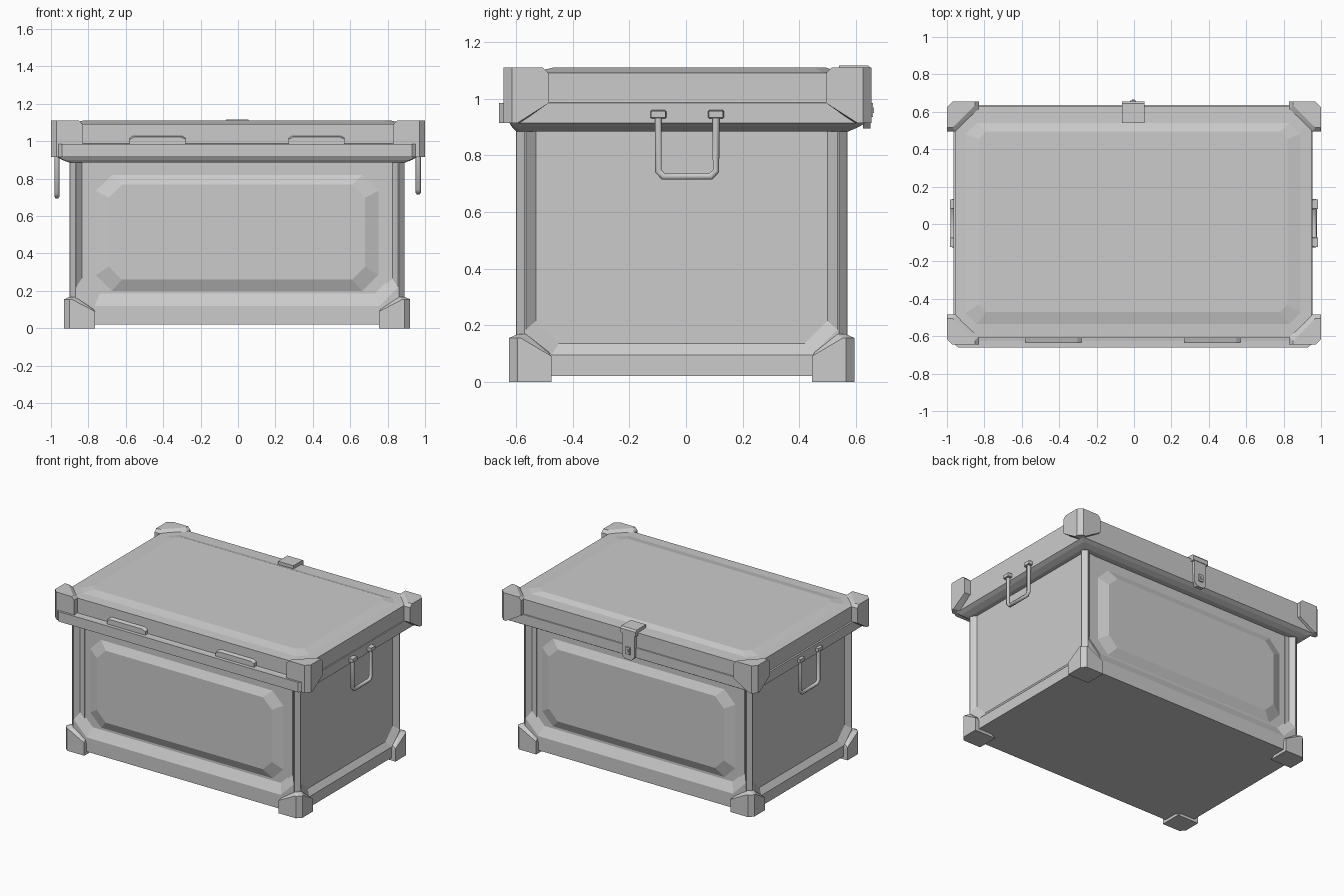
import bpy, bmesh
from itertools import product

cube = bpy.data.objects.get("Cube")
if cube:
    bpy.data.objects.remove(cube, do_unlink=True)

GREY = (0.6, 0.6, 0.6, 1)
mat = bpy.data.materials.new("light grey")
mat.use_nodes = True
mat.diffuse_color = GREY
mat.node_tree.nodes["Principled BSDF"].inputs["Base Color"].default_value = GREY


def finish(name, bm):
    bmesh.ops.recalc_face_normals(bm, faces=bm.faces)
    mesh = bpy.data.meshes.new(name)
    bm.to_mesh(mesh)
    bm.free()
    obj = bpy.data.objects.new(name, mesh)
    bpy.context.collection.objects.link(obj)
    mesh.materials.append(mat)
    return obj


def hull(name, points):
    """Solid convex block around a few points."""
    bm = bmesh.new()
    verts = [bm.verts.new(p) for p in points]
    res = bmesh.ops.convex_hull(bm, input=verts)
    loose = {v for v in res["geom_interior"] if isinstance(v, bmesh.types.BMVert)}
    bmesh.ops.delete(bm, geom=list(loose), context="VERTS")
    bmesh.ops.dissolve_limit(bm, angle_limit=0.02, verts=bm.verts, edges=bm.edges)
    return finish(name, bm)


def box(name, xs, ys, zs):
    return hull(name, product(xs, ys, zs))


def stepped(name, rings, place):
    """Solid lofted through chamfered rectangles (u0, u1, v0, v1, chamfer, depth)."""
    bm = bmesh.new()
    loops = []
    for u0, u1, v0, v1, c, d in rings:
        pts = [(u0 + c, v0), (u1 - c, v0), (u1, v0 + c), (u1, v1 - c),
               (u1 - c, v1), (u0 + c, v1), (u0, v1 - c), (u0, v0 + c)]
        loops.append([bm.verts.new(place(u, v, d)) for u, v in pts])
    for a, b in zip(loops, loops[1:]):
        for i in range(8):
            j = (i + 1) % 8
            bm.faces.new((a[i], a[j], b[j], b[i]))
    bm.faces.new(loops[0])
    bm.faces.new(loops[-1])
    return finish(name, bm)


# Body walls: recessed all round, with a raised panel on front and back
CX, CY, HX, HY = -0.005, -0.015, 0.895, 0.585
long_wall = [
    (-0.865, 0.865, 0.02, 1.02, 0.001, -0.1),
    (-0.865, 0.865, 0.02, 1.02, 0.001, 0),
    (-0.86, 0.86, 0.12, 1.0, 0.1, 0),
    (-0.825, 0.825, 0.185, 0.99, 0.09, -0.035),
    (-0.755, 0.755, 0.2, 0.82, 0.085, -0.035),
    (-0.685, 0.685, 0.26, 0.768, 0.07, -0.008),
]
short_wall = [
    (-0.555, 0.555, 0.02, 1.02, 0.001, -0.1),
    (-0.555, 0.555, 0.02, 1.02, 0.001, 0),
    (-0.55, 0.55, 0.095, 1.0, 0.09, 0),
    (-0.515, 0.515, 0.135, 0.99, 0.08, -0.03),
]
for side, s in (("front", -1), ("back", 1)):
    stepped(side + "_wall", long_wall, lambda u, v, d: (CX + u, CY + s * (HY + d), v))
for side, s in (("right", -1), ("left", 1)):
    stepped(side + "_wall", short_wall, lambda u, v, d: (CX + s * (HX + d), CY + u, v))
box("body_floor", (CX - 0.87, CX + 0.87), (CY - 0.56, CY + 0.56), (0.02, 0.06))

# Lid: flared underside, rim, upper block and raised top panel
stepped("lid", [
    (-0.9, 0.89, -0.60, 0.575, 0.02, 0.885),
    (-0.94, 0.93, -0.615, 0.61, 0.01, 0.9),
    (-0.965, 0.955, -0.625, 0.635, 0.005, 0.915),
    (-0.965, 0.955, -0.625, 0.635, 0.005, 0.985),
    (-0.955, 0.95, -0.61, 0.63, 0.005, 0.987),
    (-0.955, 0.95, -0.61, 0.63, 0.005, 1.092),
    (-0.9, 0.89, -0.535, 0.54, 0.06, 1.095),
    (-0.83, 0.82, -0.47, 0.495, 0.04, 1.11),
], lambda u, v, d: (u, v, d))

# Corner pieces, given as (inset in x, inset in y, height)
post = [(a, b, z) for a, b in ((0, 0.031), (0.031, 0), (0.06, 0.06)) for z in (0.02, 0.95)]
foot = [(0, 0.03, 0), (0.03, 0, 0), (0.165, 0, 0), (0, 0.15, 0), (0.165, 0.15, 0),
        (0.165, 0, 0.09), (0, 0.15, 0.09), (0.155, 0.03, 0.105), (0.03, 0.14, 0.105),
        (0, 0.04, 0.155), (0.04, 0, 0.155), (0, 0.03, 0.155), (0.03, 0, 0.155),
        (0.03, 0.06, 0.168), (0.06, 0.03, 0.168), (0.03, 0.03, 0.168)]
cap = [(0.03, 0, 1.11), (0, 0.03, 1.11), (0.15, 0, 1.11), (0, 0.14, 1.11),
       (0.15, 0.02, 1.11), (0.03, 0.14, 1.11)]
cap += [(a, b, z) for a, b in ((0.17, 0), (0, 0.16), (0.17, 0.045), (0.05, 0.16))
        for z in (0.985, 1.09)]
cap += [(a, b, 0.915) for a, b in ((0.03, 0), (0, 0.03), (0.05, 0), (0, 0.05), (0.06, 0.06))]
pieces = (("corner_post", post, CX, CY, HX, HY),
          ("foot", foot, CX, CY, 0.925, 0.61),
          ("lid_corner", cap, 0, 0.005, 1.0, 0.65))
for sx, sy in product((-1, 1), repeat=2):
    tag = ("front_" if sy < 0 else "back_") + ("right_" if sx < 0 else "left_")
    for name, pts, cx, cy, hx, hy in pieces:
        hull(tag + name, [(cx + sx * (hx - a), cy + sy * (hy - b), z) for a, b, z in pts])

# Front lip and the two grips that sit on it
hull("front_lip", [(x, y, z) for z in (0.915, 0.985) for x, y in
                   ((-0.965, -0.6), (-0.965, -0.64), (-0.94, -0.66),
                    (0.93, -0.66), (0.955, -0.64), (0.955, -0.6))])
for name, x in (("right_grip", -0.43), ("left_grip", 0.42)):
    hull(name, [(x + s * w, y, z) for s in (-1, 1) for w, y, z in
                ((0.15, -0.635, 0.985), (0.15, -0.635, 1.01), (0.125, -0.635, 1.022),
                 (0.15, -0.6, 0.985), (0.15, -0.6, 1.018), (0.13, -0.6, 1.032))])

# Hanging side handles with their mounts
for side, s, drop in (("right", -1, 0.02), ("left", 1, 0)):
    x = s * 0.966 - 0.002
    curve = bpy.data.curves.new(side + "_handle", "CURVE")
    curve.dimensions = "3D"
    curve.bevel_depth = 0.014
    curve.bevel_resolution = 1
    curve.use_fill_caps = True
    path = [(-0.098, 0.945), (-0.098, 0.745 - drop), (-0.08, 0.725 - drop),
            (0.088, 0.725 - drop), (0.106, 0.745 - drop), (0.106, 0.945)]
    line = curve.splines.new("POLY")
    line.points.add(len(path) - 1)
    for p, (y, z) in zip(line.points, path):
        p.co = (x, y, z, 1)
    curve.materials.append(mat)
    bar = bpy.data.objects.new(side + "_handle", curve)
    bpy.context.collection.objects.link(bar)
    for end, y in (("front", -0.098), ("back", 0.106)):
        hull(f"{side}_handle_{end}_mount",
             [(s * 0.94, y + k * w, z) for k in (-1, 1)
              for w, z in ((0.03, 0.935), (0.03, 0.955), (0.022, 0.962), (0.022, 0.928))] +
             [(s * 0.984, y + k * 0.025, z) for k in (-1, 1) for z in (0.933, 0.957)])

# Back latch: folded top plate, tongue, keeper and pin
box("latch_top", (-0.065, 0.055), (0.54, 0.645), (1.09, 1.117))
hull("latch_fold", [(x, y, z) for x in (-0.065, 0.055) for y, z in
                    ((0.62, 1.117), (0.645, 1.117), (0.655, 1.105), (0.655, 1.075), (0.62, 1.07))])
hull("latch_tongue", [(x, y, z) for y in (0.625, 0.652) for x, z in
                      ((-0.053, 1.08), (0.043, 1.08), (0.043, 0.92), (0.02, 0.895),
                       (-0.03, 0.895), (-0.053, 0.92))])
box("latch_keeper", (-0.022, 0.012), (0.645, 0.66), (0.935, 0.985))
box("latch_pin", (-0.012, 0.002), (0.65, 0.665), (0.95, 0.97))
